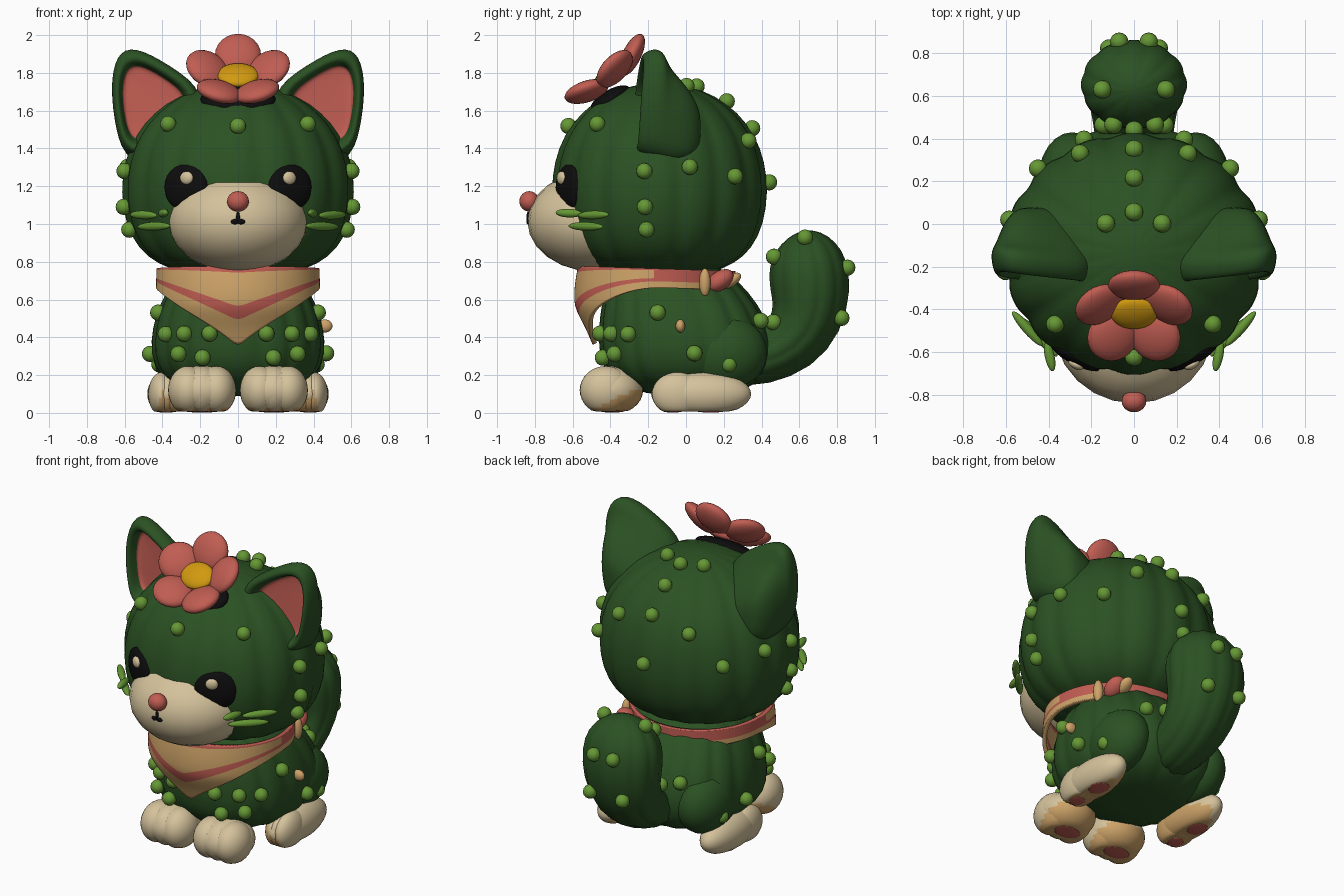
import bpy, bmesh
from math import sin, cos, pi, radians, copysign
from mathutils import Matrix, Vector
from mathutils.bvhtree import BVHTree

if "Cube" in bpy.data.objects:
    bpy.data.objects.remove(bpy.data.objects["Cube"])


def material(name, r, g, b):
    m = bpy.data.materials.new(name)
    m.use_nodes = True
    m.diffuse_color = (r, g, b, 1)
    m.node_tree.nodes["Principled BSDF"].inputs["Base Color"].default_value = (r, g, b, 1)
    return m


GREEN = material("dark green", .024, .083, .017)
LIME = material("light green", .13, .31, .035)
CREAM = material("cream", .66, .54, .33)
TAN = material("tan", .62, .37, .14)
PINK = material("coral pink", .53, .11, .085)
BLACK = material("black", .004, .004, .004)
YELLOW = material("yellow", .64, .32, .005)


def finish(name, bm, mats, subsurf=0):
    bmesh.ops.recalc_face_normals(bm, faces=bm.faces)
    mesh = bpy.data.meshes.new(name)
    bm.to_mesh(mesh)
    bm.free()
    for m in mats:
        mesh.materials.append(m)
    mesh.shade_smooth()
    ob = bpy.data.objects.new(name, mesh)
    bpy.context.collection.objects.link(ob)
    if subsurf:
        mod = ob.modifiers.new("smooth", "SUBSURF")
        mod.levels = mod.render_levels = subsurf
    return ob


def add_ball(bm, loc, radii, rot=Matrix(), seg=24):
    m = Matrix.Translation(loc) @ rot @ Matrix.Diagonal((*radii, 1))
    bmesh.ops.create_uvsphere(bm, u_segments=seg, v_segments=seg // 2, radius=1, matrix=m)


def ball(name, mat, loc, radii, rot=Matrix()):
    bm = bmesh.new()
    add_ball(bm, loc, radii, rot)
    return finish(name, bm, [mat])


def loft(name, rings, mats, caps=True, subsurf=1, paint=lambda i, j: 0):
    """Skin closed rings of points; paint(ring, segment) picks the material."""
    bm = bmesh.new()
    loops = [[bm.verts.new(p) for p in ring] for ring in rings]
    n = len(loops[0])
    for i in range(len(loops) - 1):
        for j in range(n):
            k = (j + 1) % n
            f = bm.faces.new((loops[i][j], loops[i][k], loops[i + 1][k], loops[i + 1][j]))
            f.material_index = paint(i, j)
    if caps:
        bm.faces.new(loops[0]).material_index = paint(-1, 0)
        bm.faces.new(loops[-1])
    return finish(name, bm, mats, subsurf)


SEG = 64


def rib(j):
    return .96 if j % 4 == 2 else 1


def ribbed_lathe(name, profile, rx, ry, power=1):
    """Ribbed stack of (height, scale, y) rings; power below 1 squares the outline."""
    rings = []
    for z, s, y in profile:
        ring = []
        for j in range(SEG):
            c, d = (copysign(abs(t) ** power, t) for t in (cos(2 * pi * j / SEG), sin(2 * pi * j / SEG)))
            ring.append((rx * s * rib(j) * c, y + ry * s * rib(j) * d, z))
        rings.append(ring)
    return loft(name, rings, [GREEN])


# Ribbed head and body
HY = -.14
head = ribbed_lathe("head", [(z, s, HY) for z, s in (
    (.72, .2), (.74, .48), (.79, .7), (.87, .86), (1, .97), (1.17, 1.01), (1.33, .98),
    (1.47, .89), (1.59, .73), (1.68, .52), (1.73, .28), (1.75, .06))], .615, .57)
body = ribbed_lathe("body", (
    (.09, .2, .02), (.1, .5, .02), (.15, .8, .01), (.25, .98, 0), (.38, 1.01, 0),
    (.52, .95, -.02), (.64, .83, -.05), (.73, .7, -.08), (.8, .5, -.1)), .46, .46, .82)

# Curled ribbed tail: y, z, radius and tilt of each section
rings = []
for y, z, r, tilt in ((.25, .28, .14, 0), (.42, .3, .155, 5), (.56, .37, .175, 40), (.645, .5, .195, 68),
                      (.66, .65, .215, 90), (.645, .79, .21, 97), (.63, .88, .165, 100),
                      (.625, .945, .09, 100), (.625, .965, .02, 100)):
    t = radians(tilt)
    rings.append([(1.18 * r * rib(j) * cos(a), y - r * rib(j) * sin(a) * sin(t),
                   z + r * rib(j) * sin(a) * cos(t))
                  for j in range(0, 48) for a in [2 * pi * j / 48]])
tail = loft("tail", rings, [GREEN])

bpy.context.view_layer.update()
deps = bpy.context.evaluated_depsgraph_get()
skin = {ob.name: BVHTree.FromObject(ob, deps) for ob in (head, body, tail)}


def snap(part, p):
    loc, normal, _, _ = skin[part].find_nearest(Vector(p))
    return loc, normal


# Ears: cupped shells with a recessed pink lining; each section is scale, y, pivot height
outline = ((.15, 1.7), (.36, 1.85), (.55, 1.955), (.65, 1.91), (.68, 1.73),
           (.65, 1.5), (.6, 1.35), (.4, 1.35), (.25, 1.5))
sections = ((.65, -.18, 1.61), (.68, -.19, 1.61), (.76, -.27, 1.6), (.92, -.28, 1.6), (1, -.21, 1.6),
            (.97, -.16, 1.58), (.87, -.09, 1.54), (.74, -.02, 1.51), (.55, .04, 1.49), (.28, .08, 1.49))


def ear_point(s, x, z, k, y, pivot):
    x, z = .48 + (x - .48) * k, pivot + (z - 1.6) * k
    if y < -.1:
        y += .25 * max(0, x - .52) + .15 * max(0, z - 1.68)
    return s * x, y, z


for s, side in ((1, "left"), (-1, "right")):
    loft(side + "_ear", [[ear_point(s, x, z, *section) for x, z in outline] for section in sections],
         [GREEN, PINK], subsurf=2, paint=lambda i, j: 1 if i < 1 else 0)

# Face
ball("muzzle", CREAM, (0, -.48, 1.015), (.375, .36, .268))
ball("nose", PINK, (0, -.83, 1.12), (.058, .052, .054))
ball("mouth_line", BLACK, (0, -.835, 1.035), (.01, .01, .03))
for s, side in ((1, "left"), (-1, "right")):
    ball(side + "_mouth_corner", BLACK, (s * .016, -.835, 1.012), (.022, .01, .014))
    turn = Matrix.Rotation(s * radians(28), 4, 'Z')
    p, n = snap("head", (s * .3, -.66, 1.195))
    ball(side + "_eye", BLACK, p - n * .02, (.13, .038, .123), turn)
    p, n = snap("head", (s * .285, -.68, 1.245))
    ball(side + "_eye_glint", CREAM, p + n * .014, (.038, .02, .035), turn)
    for i, (a, b) in enumerate((((.57, -.41, 1.05), (.43, -.57, 1.045)),
                                ((.41, -.55, 1.055), (.38, -.69, 1.06)),
                                ((.53, -.44, .985), (.36, -.62, .99)))):
        a, b = Vector((s * a[0], *a[1:])), Vector((s * b[0], *b[1:]))
        aim = (b - a).to_track_quat('Z', 'Y').to_matrix().to_4x4()
        ball(f"{side}_whisker_{i + 1}", LIME, (a + b) / 2, (.023, .023, (b - a).length / 2), aim)

# Flower on the forehead
tilt = Matrix.Rotation(radians(39), 4, 'X')
heart = Vector((0, -.4, 1.765))
ball("flower_base", BLACK, (0, -.4, 1.66), (.2, .12, .05), Matrix.Rotation(radians(30), 4, 'X'))
for k in range(5):
    frame = tilt @ Matrix.Rotation(radians(90 + 72 * k), 4, 'Z')
    ball(f"petal_{k + 1}", PINK, heart + frame @ Vector((.17, 0, .03)), (.122, .122, .05),
         frame @ Matrix.Rotation(radians(-25), 4, 'Y'))
ball("flower_center", YELLOW, heart + tilt @ Vector((0, 0, .03)), (.11, .09, .035), tilt)

# Striped neckerchief, pointed at the front
ROWS = 12
rings = []
for i in range(ROWS + 1):
    v = i / ROWS
    ring = []
    for j in range(SEG):
        a = 2 * pi * j / SEG
        front = max(0, cos(a))
        d = v * (.1 + .32 * (1 - abs(sin(a))) * (front > 0))
        r = .43 + front * (.02 * sin(min(d / .32, 1) * pi) - .5 * max(0, d - .2) ** 1.2)
        r -= .05 * (1 - front) * (1 - cos(a)) / 2
        ring.append((1.03 * r * sin(a), -.13 - r * cos(a), .775 - d - .025 * (1 - cos(a)) / 2))
    rings.append(ring)


def stripe(i, j):
    rear = cos(2 * pi * j / SEG) < .1
    return 1 if i == 0 or i in (6, 7) or (rear and i < 6) else 0


scarf = loft("neckerchief", rings, [TAN, PINK], caps=False, paint=stripe)
thick = scarf.modifiers.new("thickness", "SOLIDIFY")
thick.thickness, thick.offset = .025, 0
lean = Matrix.Rotation(radians(35), 4, 'X')
ball("knot", PINK, (.3, .18, .7), (.06, .08, .05), lean)
ball("knot_tail_front", TAN, (.36, .1, .69), (.03, .03, .075))
ball("knot_tail_back", TAN, (.27, .24, .7), (.04, .06, .03), lean)


# Paws with three soft toes, flat soles, and tan on the faces turned along shade
def paw(name, core, radii, toes, toe_radii, shade, limit):
    bm = bmesh.new()
    add_ball(bm, core, radii, seg=32)
    for toe in toes:
        add_ball(bm, toe, toe_radii, seg=32)
    for v in bm.verts:
        v.co.z = max(v.co.z, .008)
    bm.normal_update()
    for f in bm.faces:
        f.material_index = 1 if f.normal.dot(Vector(shade)) > limit else 0
    finish(name, bm, [CREAM, TAN])


for s, side in ((1, "left"), (-1, "right")):
    paw(side + "_front_paw", (s * .19, -.395, .12), (.178, .168, .13),
        [(s * x, -.425, .12) for x in (.115, .19, .265)], (.105, .137, .128), (0, .5, -.87), .4)
    paw(side + "_hind_paw", (s * .37, .08, .1), (.11, .265, .118),
        [(s * x, -.045, .1) for x in (.345, .375, .405)], (.07, .135, .115), (-.6 * s, -.45, -.66), .45)
    ball(side + "_front_pad", PINK, (s * .19, -.39, .008), (.085, .06, .006))
    ball(side + "_hind_pad", PINK, (s * .38, .13, .008), (.055, .07, .006))
    ball(side + "_hind_toe_pad", PINK, (s * .38, -.07, .008), (.045, .05, .006))
    ball(side + "_haunch", GREEN, (s * .29, .2, .32), (.16, .23, .2))

# Round spines scattered over the skin, mirrored
spots = {
    "head": ((0, -.64, 1.53), (.37, -.47, 1.53), (.6, -.22, 1.28), (.61, -.22, 1.09), (.6, -.22, .96),
             (.57, .02, 1.3), (.13, 0, 1.72), (0, .06, 1.74), (0, .21, 1.64), (.24, .31, 1.43),
             (0, .34, 1.5), (.44, .25, 1.25), (0, .43, 1.22)),
    "body": ((.51, .05, .31), (.44, .24, .25), (.42, -.15, .53), (.33, -.41, .31), (.3, -.43, .42),
             (.15, -.47, .42), (.2, -.48, .28), (.42, -.32, .42), (.25, .42, .5)),
    "tail": ((.15, .63, .93), (.1, .46, .83), (.07, .86, .77), (.12, .83, .5), (.12, .49, .47)),
}
for part, points in spots.items():
    bm = bmesh.new()
    for x, y, z in points:
        for s in ((1, -1) if x else (1,)):
            p, n = snap(part, (s * x, y, z))
            add_ball(bm, p + n * .014, (.043, .043, .043), seg=16)
    finish(part + "_spines", bm, [LIME])
ball("side_spine", TAN, (.46, -.03, .46), (.04, .025, .035))
